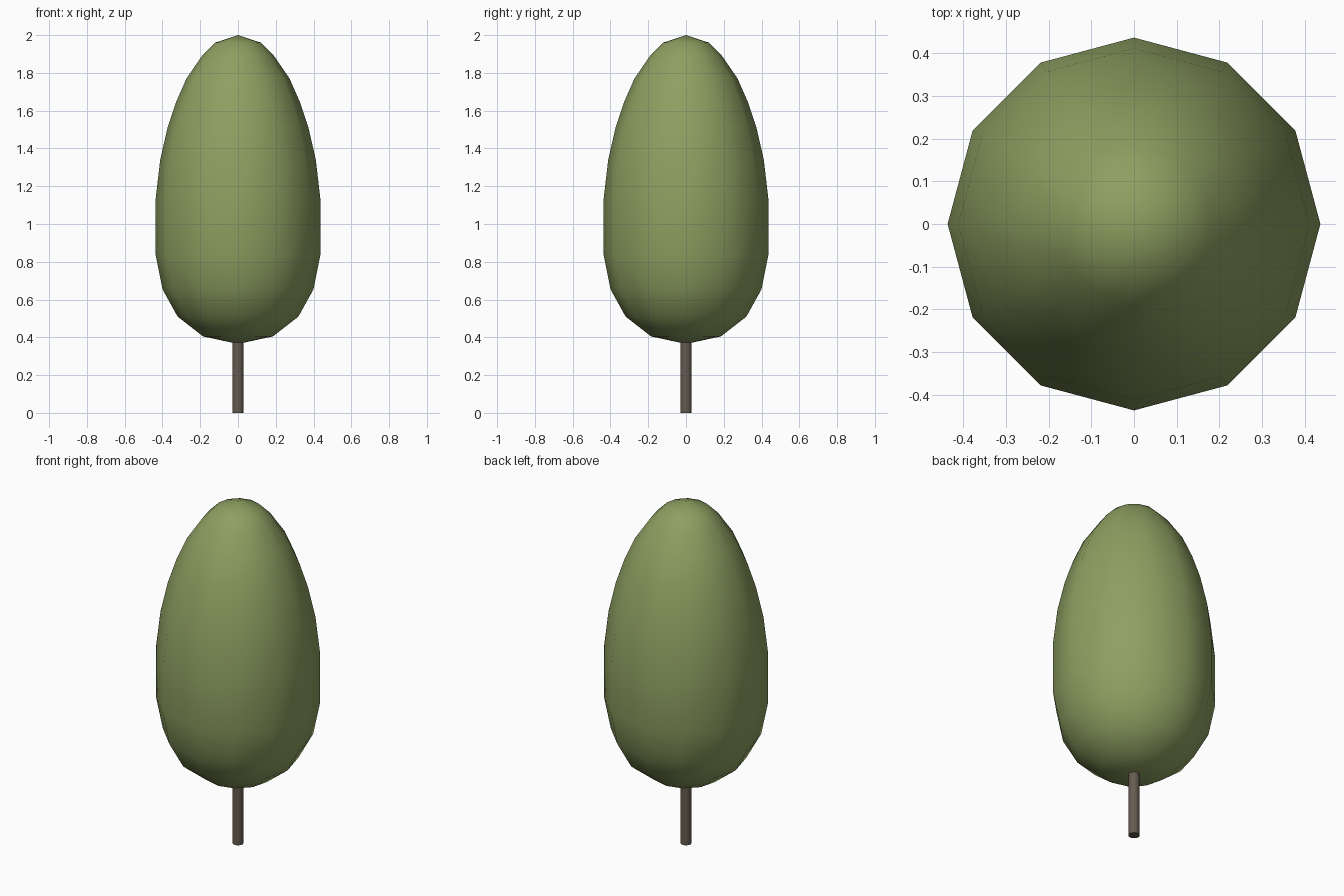
import bpy, bmesh
from math import cos, sin, tau

if "Cube" in bpy.data.objects:
    bpy.data.objects.remove(bpy.data.objects["Cube"])


def material(name, rgb):
    m = bpy.data.materials.new(name)
    m.diffuse_color = (*rgb, 1)
    m.use_nodes = True
    m.node_tree.nodes["Principled BSDF"].inputs["Base Color"].default_value = m.diffuse_color
    return m


def lathe(name, profile, sides, mat):
    """Revolve (radius, z) points round z; the ends with radius 0 become poles."""
    bm = bmesh.new()
    rings = []
    for r, z in profile:
        n = sides if r > 0 else 1
        rings.append([bm.verts.new((r * cos(tau * i / sides), r * sin(tau * i / sides), z))
                      for i in range(n)])
    for a, b in zip(rings, rings[1:]):
        for i in range(sides):
            j = (i + 1) % sides
            quad = [a[i % len(a)], a[j % len(a)], b[j % len(b)], b[i % len(b)]]
            bm.faces.new(list(dict.fromkeys(quad)))
    bmesh.ops.recalc_face_normals(bm, faces=bm.faces)
    mesh = bpy.data.meshes.new(name)
    bm.to_mesh(mesh)
    bm.free()
    mesh.materials.append(mat)
    obj = bpy.data.objects.new(name, mesh)
    bpy.context.collection.objects.link(obj)
    bpy.ops.object.select_all(action='DESELECT')
    obj.select_set(True)
    bpy.context.view_layer.objects.active = obj
    bpy.ops.object.shade_smooth_by_angle(angle=1.05)
    return obj


# Egg-shaped foliage with twelve sides
lathe("foliage", [(0, 0.365), (0.185, 0.405), (0.32, 0.51), (0.40, 0.655),
                  (0.437, 0.84), (0.437, 1.125), (0.412, 1.34), (0.373, 1.51),
                  (0.328, 1.645), (0.273, 1.77), (0.187, 1.895), (0.122, 1.96),
                  (0, 2.0)], 12, material("leaf green", (0.27, 0.35, 0.12)))

# Thin straight trunk, its top buried in the foliage
lathe("trunk", [(0, 0), (0.03, 0), (0.03, 0.42), (0, 0.42)], 12,
      material("bark brown", (0.13, 0.105, 0.08)))
